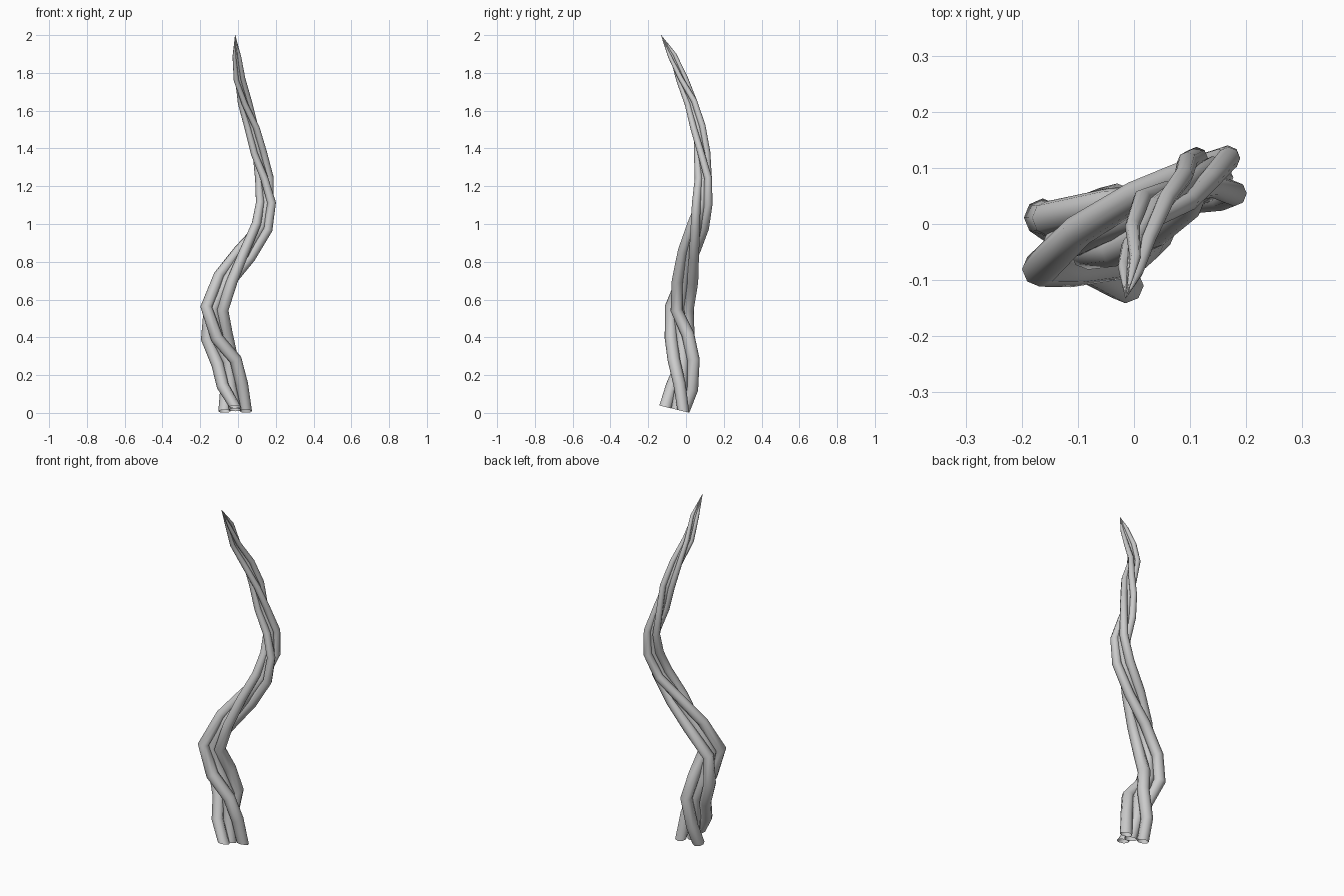
import bpy, bmesh, math
from mathutils import Vector

if "Cube" in bpy.data.objects:
    bpy.data.objects.remove(bpy.data.objects["Cube"])

# Centre line of the twisted vine: x, y, z, bundle radius
PATH = [(-.015, -.062, .02, .098), (-.03, -.02, .14, .096), (-.06, -.012, .27, .094),
        (-.112, -.034, .40, .094), (-.125, -.036, .55, .085), (-.065, -.003, .71, .077),
        (.035, .015, .85, .070), (.128, .062, .98, .065), (.148, .086, 1.11, .060),
        (.14, .092, 1.24, .054), (.11, .085, 1.38, .048), (.075, .064, 1.51, .045),
        (.036, .027, 1.64, .041), (.008, -.022, 1.77, .035), (-.006, -.072, 1.89, .026),
        (-.015, -.132, 2.0, .001)]
STRANDS, SIDES = 3, 8
START, STEP = math.radians(30), math.radians(-40)


def frame(pts, i):
    """Two axes perpendicular to the path at point i."""
    if i == 0:
        t = Vector((0, .24, 1))
    else:
        t = pts[min(i + 1, len(pts) - 1)] - pts[i - 1]
    t.normalize()
    v = t.cross(Vector((1, 0, 0))).normalized()
    return v.cross(t), v


def tube(name, pts, radii):
    bm = bmesh.new()
    rings = []
    for i, p in enumerate(pts):
        u, v = frame(pts, i)
        rings.append([bm.verts.new(p + radii[i] * (math.cos(a) * u + math.sin(a) * v))
                      for a in (2 * math.pi * k / SIDES for k in range(SIDES))])
    for a, b in zip(rings, rings[1:]):
        for k in range(SIDES):
            n = (k + 1) % SIDES
            bm.faces.new((a[k], a[n], b[n], b[k]))
    # open at the foot, closed at the tip
    bm.faces.new(rings[-1])
    bmesh.ops.recalc_face_normals(bm, faces=bm.faces)
    me = bpy.data.meshes.new(name)
    bm.to_mesh(me)
    bm.free()
    ob = bpy.data.objects.new(name, me)
    bpy.context.collection.objects.link(ob)
    bpy.ops.object.select_all(action='DESELECT')
    ob.select_set(True)
    bpy.context.view_layer.objects.active = ob
    bpy.ops.object.shade_smooth_by_angle(angle=math.radians(50))


# Three strands wound clockwise around a straight core strand
path = [Vector(p[:3]) for p in PATH]
core, radii = [], []
strands = [[] for _ in range(STRANDS)]
for i, c in enumerate(path):
    u, v = frame(path, i)
    size = PATH[i][3]
    r = size * min(.38, .33 + .01 * i)
    angles = [START + STEP * i + 2 * math.pi * s / STRANDS for s in range(STRANDS)]
    xs = [(size - r) * math.cos(a) for a in angles]
    ys = [(size - r) * math.sin(a) for a in angles]
    # keep the outline of the three lobes centred on the path
    c = c - u * (max(xs) + min(xs)) / 2 - v * (max(ys) + min(ys)) / 2
    core.append(c)
    radii.append(r)
    for pts, x, y in zip(strands, xs, ys):
        pts.append(c + x * u + y * v)
tube("vine_core", core, radii)
for n, pts in enumerate(strands):
    tube(f"vine_strand_{n + 1}", pts, radii)
